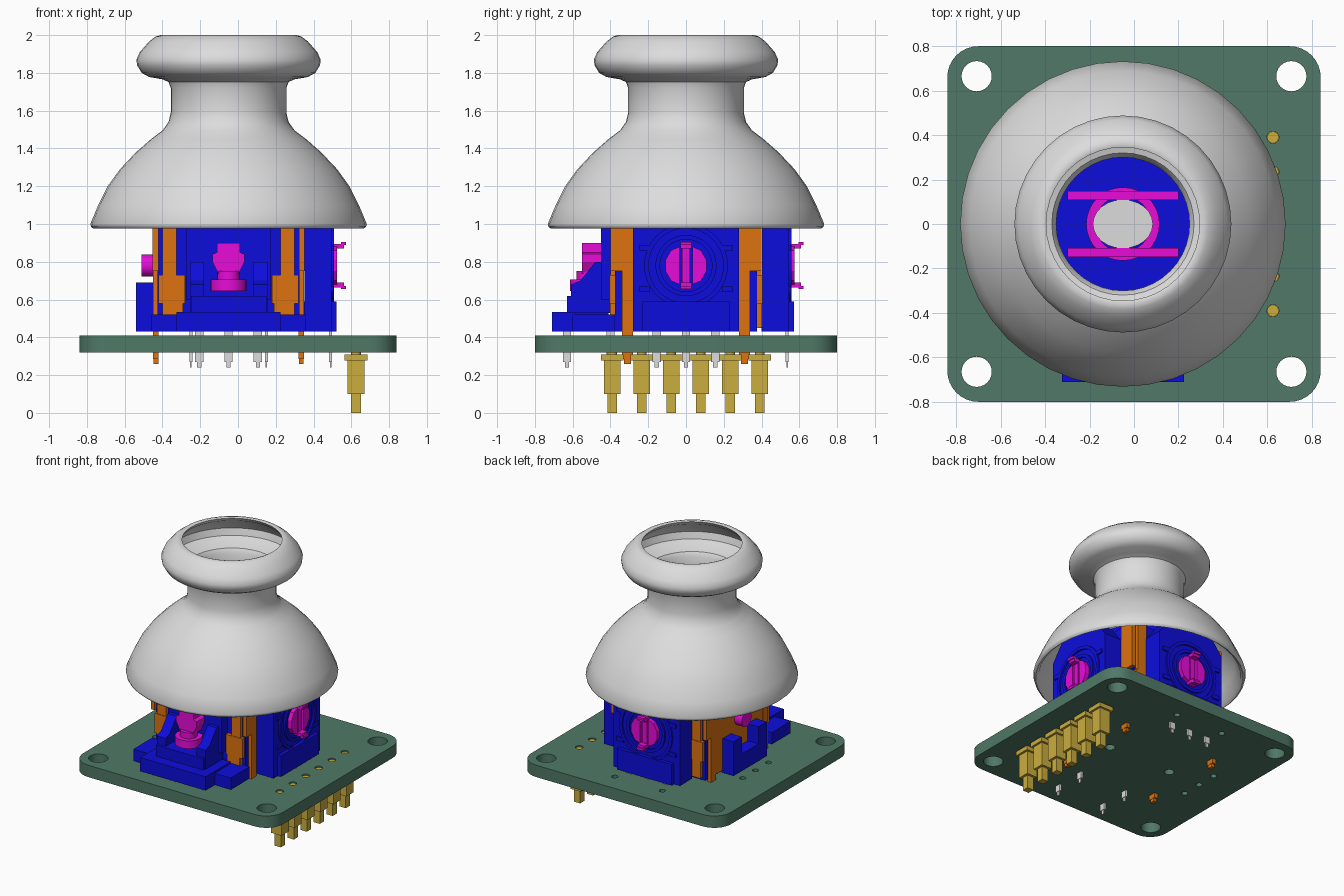
import bpy, bmesh
from math import radians, pi
from mathutils import Matrix, Vector

if "Cube" in bpy.data.objects:
    bpy.data.objects.remove(bpy.data.objects["Cube"], do_unlink=True)


def material(name, r, g, b):
    m = bpy.data.materials.new(name)
    m.use_nodes = True
    m.diffuse_color = (r, g, b, 1)
    m.node_tree.nodes["Principled BSDF"].inputs["Base Color"].default_value = (r, g, b, 1)
    return m


GREY = material("light grey", 0.72, 0.72, 0.72)
GREEN = material("board green", 0.08, 0.19, 0.135)
BLUE = material("plastic blue", 0.004, 0.004, 0.72)
PINK = material("magenta", 0.9, 0.004, 0.78)
ORANGE = material("metal orange", 0.72, 0.17, 0.005)
GOLD = material("gold", 0.6, 0.42, 0.05)

CX = -0.05            # stick axis
FRONT, RIGHT, BACK, LEFT = -90, 0, 90, 180


def finish(bm, name, mat, side=None, smooth=False):
    """Turn a bmesh into an object; side rotates local (out, across, up) about the stick axis."""
    bmesh.ops.recalc_face_normals(bm, faces=bm.faces)
    if side is not None:
        bm.transform(Matrix.Translation((CX, 0, 0)) @ Matrix.Rotation(radians(side), 4, 'Z'))
    me = bpy.data.meshes.new(name)
    bm.to_mesh(me)
    bm.free()
    me.materials.append(mat)
    ob = bpy.data.objects.new(name, me)
    bpy.context.collection.objects.link(ob)
    if smooth:
        bpy.ops.object.select_all(action='DESELECT')
        ob.select_set(True)
        bpy.context.view_layer.objects.active = ob
        bpy.ops.object.shade_smooth_by_angle(angle=radians(40))
    return ob


def add_box(bm, x, y, z):
    size = Vector((x[1] - x[0], y[1] - y[0], z[1] - z[0]))
    mid = Vector((x[0] + x[1], y[0] + y[1], z[0] + z[1])) / 2
    bmesh.ops.create_cube(bm, size=1, matrix=Matrix.Translation(mid) @ Matrix.Diagonal((*size, 1)))


def boxes(name, mat, side, *specs):
    bm = bmesh.new()
    for s in specs:
        add_box(bm, *s)
    return finish(bm, name, mat, side)


def pair(lo, hi):
    return (lo, hi), (-hi, -lo)


def add_cyl(bm, centre, r1, r2, depth, seg=24, along_x=False):
    m = Matrix.Translation(centre)
    if along_x:
        m = m @ Matrix.Rotation(pi / 2, 4, 'Y')
    bmesh.ops.create_cone(bm, cap_ends=True, segments=seg, radius1=r1, radius2=r2,
                          depth=depth, matrix=m)


def cylinder(name, mat, centre, r, depth, side=None, along_x=False, r2=None):
    bm = bmesh.new()
    add_cyl(bm, centre, r, r if r2 is None else r2, depth, along_x=along_x)
    return finish(bm, name, mat, side, True)


def prism(name, mat, side, outline, lo, hi, across):
    """Extrude an (a, z) outline; across=True sweeps it sideways, otherwise outward."""
    bm = bmesh.new()
    place = (lambda a, z, t: (a, t, z)) if across else (lambda a, z, t: (t, a, z))
    face = bm.faces.new([bm.verts.new(place(a, z, lo)) for a, z in outline])
    new = bmesh.ops.extrude_face_region(bm, geom=[face])["geom"]
    shift = Vector(place(0, 0, hi - lo))
    bmesh.ops.translate(bm, vec=shift, verts=[v for v in new if isinstance(v, bmesh.types.BMVert)])
    return finish(bm, name, mat, side)


def lathe(name, mat, profile, centre, steps, axis=(0, 0, 1)):
    bm = bmesh.new()
    c = Vector(centre)
    vs = [bm.verts.new(c + Vector(p)) for p in profile]
    es = [bm.edges.new((vs[i], vs[(i + 1) % len(vs)])) for i in range(len(vs))]
    bmesh.ops.spin(bm, geom=vs + es, cent=c, axis=axis, angle=2 * pi, steps=steps)
    bmesh.ops.remove_doubles(bm, verts=bm.verts, dist=0.0005)
    return bm


# Thumb cap: thin hollow shell
outer = [(.715, .975), (.728, .985), (.732, 1.0), (.69, 1.1), (.64, 1.2), (.575, 1.29), (.49, 1.38),
         (.41, 1.45), (.35, 1.495), (.318, 1.54), (.306, 1.59), (.306, 1.72), (.318, 1.752),
         (.35, 1.766), (.42, 1.778), (.46, 1.8), (.484, 1.84), (.488, 1.87), (.47, 1.91),
         (.42, 1.967), (.385, 1.993), (.36, 2.0)]
inner = [(.345, 1.995), (.36, 1.97), (.42, 1.93), (.455, 1.87), (.44, 1.82), (.38, 1.795),
         (.32, 1.78), (.3, 1.75), (.3, 1.57), (.32, 1.5), (.39, 1.43), (.48, 1.35),
         (.55, 1.27), (.61, 1.18), (.66, 1.09), (.695, .99)]
finish(lathe("thumb_cap", GREY, [(r, 0, z) for r, z in outer + inner], (CX, 0, 0), 40),
       "thumb_cap", GREY, None, True)

# Circuit board with rounded corners and drilled holes
bm = bmesh.new()
add_box(bm, (-.84, .84), (-.8, .8), (.32, .41))
corners = [e for e in bm.edges if abs(e.verts[0].co.z - e.verts[1].co.z) > .01]
bmesh.ops.bevel(bm, geom=corners, offset=.14, segments=8, affect='EDGES', profile=.5)
board = finish(bm, "circuit_board", GREEN, None, True)

pin_rows = [(i - 2.5) * .156 for i in range(6)]
thirds = (-.155, 0, .155)
drill = [(sx * .708, sy * .665, .068) for sx in (-1, 1) for sy in (-1, 1)]
drill += [(.625, y, .027) for y in pin_rows]
drill += [(-.585, y, .022) for y in thirds]
drill += [(CX + s * .265, 0, .035) for s in (-1, 1)]
drill += [(CX + s * .2, .64, .022) for s in (-1, 1)]
bm = bmesh.new()
for x, y, r in drill:
    add_cyl(bm, (x, y, .365), r, r, .3)
cutter = finish(bm, "hole_cutter", GREEN)
cutter.hide_render = True
mod = board.modifiers.new("holes", 'BOOLEAN')
mod.operation, mod.object, mod.solver = 'DIFFERENCE', cutter, 'EXACT'
bpy.ops.object.select_all(action='DESELECT')
board.select_set(True)
bpy.context.view_layer.objects.active = board
bpy.ops.object.modifier_apply(modifier=mod.name)
bpy.data.objects.remove(cutter, do_unlink=True)

# Header pins under the board
for i, y in enumerate(pin_rows):
    sizes = [(.06, .277, .31), (.044, .1, .277), (.026, 0, .1)]
    boxes(f"header_pin_{i + 1}", GOLD, None,
          *[((.625 - h, .625 + h), (y - h, y + h), (a, b)) for h, a, b in sizes])
    cylinder(f"header_pin_top_{i + 1}", GOLD, (.625, y, .355), .026, .09)

# Solder legs of the sensors and the switch
bm = bmesh.new()
legs = [(.49, v) for v in thirds] + [(CX + v, .535) for v in thirds]
legs += [(CX + s * .2, y) for s in (-1, 1) for y in (-.63, -.4)]
for x, y in legs:
    wide_x, wide_y = (.008, .022) if x == .49 or y < -.3 else (.022, .008)
    add_box(bm, (x - wide_x, x + wide_x), (y - wide_y, y + wide_y), (.27, .43))
    add_box(bm, (x - wide_x / 2, x + wide_x / 2), (y - wide_y / 2, y + wide_y / 2), (.24, .27))
finish(bm, "solder_legs", GREY)

# Stick mechanism core and its rocker
boxes("core_body", BLUE, RIGHT, ((-.375, .375), (-.375, .375), (.43, 1.12)))
cylinder("core_dome", BLUE, (CX, 0, 1.16), .36, .1, r2=.33)
ring = lathe("rocker_ring", PINK, [(.125, 0, 1.2), (.165, 0, 1.2), (.165, 0, 1.26), (.125, 0, 1.26)],
             (CX, 0, 0), 32)
finish(ring, "rocker_ring", PINK, None, True)
boxes("rocker_bars", PINK, RIGHT, *[((-.25, .25), v, (1.2, 1.29)) for v in pair(.108, .148)])
stem = cylinder("stick_stem", GREY, (0, 0, 0), 1, 1)
stem.scale, stem.location = (.135, .11, .12), (CX, 0, 1.23)

# Metal frame: plates with feet on the sides, columns with lugs front and back
for side, name in ((RIGHT, "right"), (LEFT, "left")):
    parts = []
    for s, upper, foot in zip((1, -1), pair(.29, .4), pair(.28, .34)):
        parts += [((.372, .402), upper, (.75, 1.15)), ((.37, .4), foot, (.285, 1.15)),
                  ((.372, .398), (s * .31 - .018, s * .31 + .018), (.26, .285))]
    if side == LEFT:
        parts.append(((.374, .398), (-.29, .29), (.45, 1.14)))
    boxes(f"frame_{name}", ORANGE, side, *parts)
for side, name in ((FRONT, "front"), (BACK, "back")):
    parts = []
    for column, lug in zip(pair(.275, .35), pair(.23, .37)):
        parts += [((.375, .4), column, (.45, 1.15)), ((.376, .404), lug, (.58, .73)),
                  ((.375, .402), pair(.24, .345)[0 if column[0] > 0 else 1], (.455, .58))]
    boxes(f"frame_{name}", ORANGE, side, *parts)

# Two rotary sensors with snap clips
for side, name in ((RIGHT, "right"), (BACK, "back")):
    prism(f"sensor_body_{name}", BLUE, side,
          [(-.28, .43), (.28, .43), (.28, 1.0), (.18, 1.13), (-.18, 1.13), (-.28, 1.0)],
          .402, .545, False)
    boxes(f"sensor_base_{name}", BLUE, side, ((.4, .572), (-.23, .23), (.43, .59)),
          *[((.5, .556), v, (.64, .67)) for v in pair(.19, .25)],
          *[((.5, .556), v, (.86, .89)) for v in pair(.19, .25)])
    for r in (.15, .21):
        rim = lathe("rim", BLUE, [(.53, r - .012, 0), (.558, r - .012, 0),
                                  (.558, r + .012, 0), (.53, r + .012, 0)],
                    (0, 0, .78), 32, (1, 0, 0))
        finish(rim, f"sensor_rim_{name}_{r}", BLUE, side, True)
    for v, half in ((1, "a"), (-1, "b")):
        prism(f"clip_{half}_{name}", PINK, side,
              [(v * .035, .68), (v * .08, .7), (v * .108, .75), (v * .108, .81),
               (v * .08, .86), (v * .035, .88)], .54, .575, False)
    boxes(f"clip_hooks_{name}", PINK, side, ((.54, .57), (-.022, .022), (.68, .88)),
          ((.54, .61), (-.03, .03), (.665, .69)), ((.54, .61), (-.03, .03), (.87, .895)),
          ((.595, .622), (-.03, .03), (.655, .672)), ((.595, .622), (-.03, .03), (.888, .905)))

# Push switch on the front
boxes("switch_base", BLUE, FRONT, ((.41, .71), (-.275, .275), (.43, .535)),
      ((.375, .6), (-.41, .41), (.43, .52)), ((.41, .63), (-.2, .2), (.53, .62)),
      ((.37, .45), (-.225, .225), (.6, 1.12)))
for v, name in zip(pair(.13, .205), ("left", "right")):
    prism(f"switch_cheek_{name}", BLUE, FRONT,
          [(.4, .53), (.61, .53), (.61, .68), (.56, .7), (.48, .8), (.4, .8)], *v, True)
cylinder("switch_button", PINK, (.52, 0, .675), .095, .06, FRONT)
cylinder("switch_button_neck", PINK, (.52, 0, .72), .06, .06, FRONT)
prism("switch_lever", PINK, FRONT,
      [(-.05, .73), (.05, .73), (.085, .8), (.085, .84), (.06, .85), (.06, .9),
       (-.06, .9), (-.06, .85), (-.085, .84), (-.085, .8)], .44, .55, False)

# Bearing bracket on the left-hand plate
boxes("bearing_bracket", BLUE, LEFT, ((.39, .49), (-.2, .2), (.43, .56)),
      *[((.39, .49), v, (.55, .69)) for v in pair(.1, .2)])
cylinder("bearing_peg", PINK, (.425, 0, .78), .058, .07, LEFT, True)
